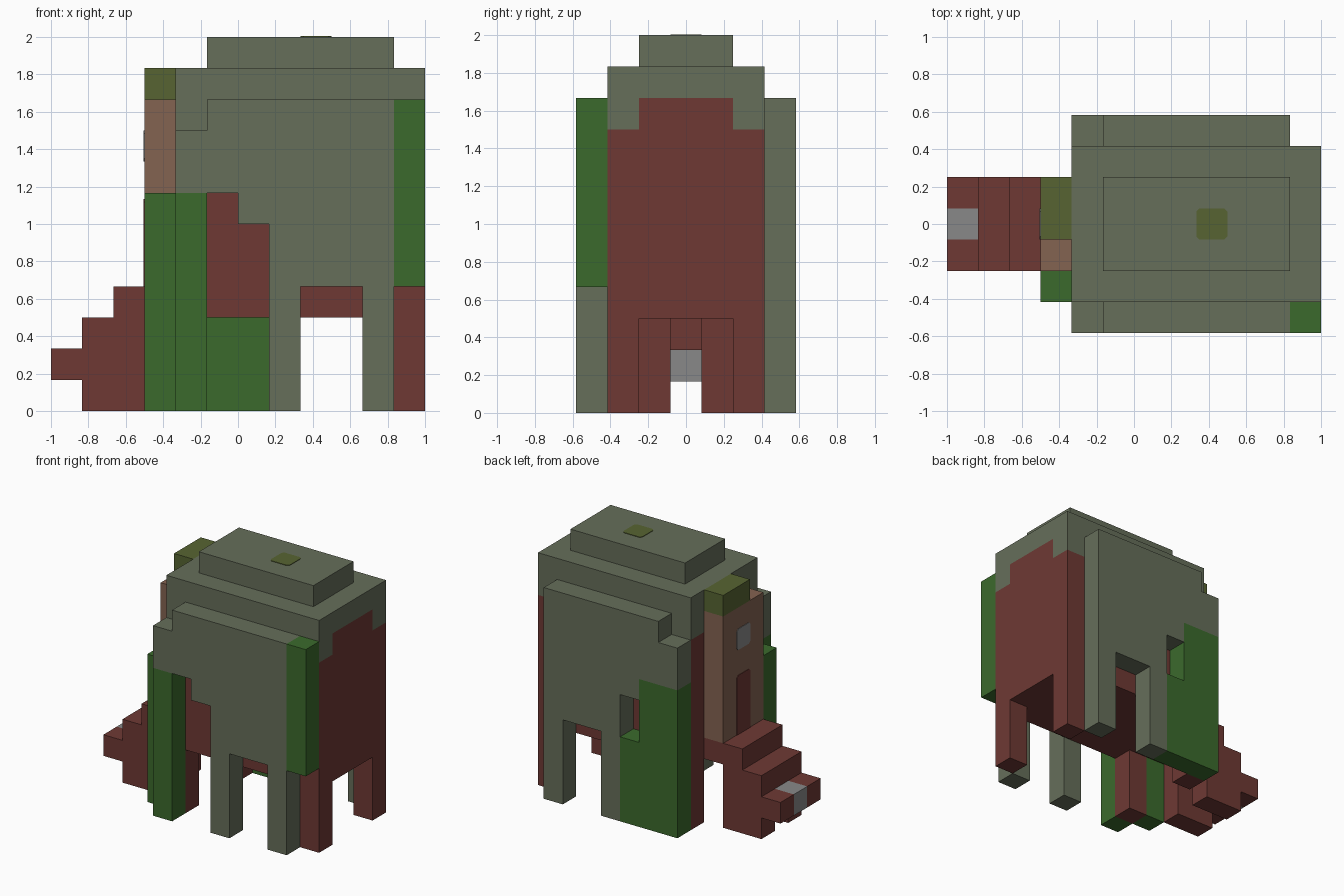
import bpy
import bmesh
from mathutils import Vector

if "Cube" in bpy.data.objects:
    bpy.data.objects.remove(bpy.data.objects["Cube"], do_unlink=True)

U = 1 / 6                      # edge length of one block
ORIGIN = Vector((-1, -3.5 * U, 0))


def material(name, rgb):
    linear = [((c / 255 + 0.055) / 1.055) ** 2.4 for c in rgb] + [1]
    m = bpy.data.materials.new(name)
    m.use_nodes = True
    m.diffuse_color = linear
    bsdf = m.node_tree.nodes["Principled BSDF"]
    bsdf.inputs["Base Color"].default_value = linear
    bsdf.inputs["Roughness"].default_value = 0.9
    return m


MATS = {
    "stone": material("grey green stone", (102, 110, 90)),
    "red": material("brick red", (110, 57, 52)),
    "green": material("leaf green", (59, 106, 44)),
    "olive": material("olive", (87, 100, 50)),
    "tan": material("clay tan", (132, 99, 81)),
    "grey": material("light grey", (137, 137, 137)),
}
SLOTS = list(MATS)
cells = {}                     # block position -> (part, colour)


def fill(part, colour, x, y, z):
    """Fill a range of blocks; each range is (start, end)."""
    for i in range(*x):
        for j in range(*y):
            for k in range(*z):
                cells[i, j, k] = (part, colour)


# Body: red walls, stone upper band, red rise on the +x end, roof cap
fill("body", "red", (4, 12), (1, 6), (3, 9))
fill("body", "stone", (4, 12), (1, 6), (9, 11))
fill("body", "red", (11, 12), (2, 5), (9, 10))
fill("roof_cap", "stone", (5, 11), (2, 5), (11, 12))

# Corner legs under the body
for i in (4, 11):
    for j in (1, 5):
        fill("corner_legs", "red", (i, i + 1), (j, j + 1), (0, 3))

# Side walls with stone legs and the arch between them
for part, j in (("front_wall", 0), ("back_wall", 6)):
    y = (j, j + 1)
    fill(part, "stone", (4, 5), y, (7, 9))
    fill(part, "stone", (5, 6), y, (7, 10))
    fill(part, "stone", (6, 7), y, (6, 10))
    fill(part, "stone", (7, 11), y, (4, 10))
    for i in (7, 10):
        fill(part, "stone", (i, i + 1), y, (0, 4))

# Hanging foliage
fill("front_foliage", "green", (4, 5), (0, 1), (0, 7))
fill("front_foliage", "green", (3, 4), (1, 2), (0, 7))
fill("corner_foliage", "green", (11, 12), (0, 1), (4, 10))
fill("back_foliage", "green", (4, 6), (6, 7), (0, 7))
fill("back_foliage", "green", (6, 7), (6, 7), (0, 4))

# Tower with its olive top
fill("tower", "tan", (3, 4), (2, 5), (4, 10))
fill("tower_top", "olive", (3, 4), (3, 5), (10, 11))

# Stepped stair: treads, side supports and the grey-tipped end
fill("stair", "red", (2, 4), (2, 5), (3, 4))
fill("stair", "red", (1, 2), (2, 5), (2, 3))
for j in (2, 4):
    fill("stair", "red", (2, 3), (j, j + 1), (0, 3))
    fill("stair", "red", (1, 2), (j, j + 1), (0, 2))
fill("stair", "red", (0, 1), (2, 5), (1, 2))
fill("stair", "grey", (0, 1), (3, 4), (1, 2))


def finish(name, bm, keys):
    mesh = bpy.data.meshes.new(name)
    bm.to_mesh(mesh)
    bm.free()
    for key in keys:
        mesh.materials.append(MATS[key])
    ob = bpy.data.objects.new(name, mesh)
    bpy.context.scene.collection.objects.link(ob)


def build_part(name):
    """Outer block faces of one part, merged into large flat faces."""
    bm = bmesh.new()
    mine = {c: v[1] for c, v in cells.items() if v[0] == name}
    keys = [s for s in SLOTS if s in mine.values()]
    for cell, colour in mine.items():
        for axis in range(3):
            for sign in (-1, 1):
                step = Vector((0, 0, 0))
                step[axis] = sign
                if tuple(int(a + b) for a, b in zip(cell, step)) in cells:
                    continue
                a, b = Vector((0, 0, 0)), Vector((0, 0, 0))
                a[(axis + 1) % 3] = 0.5
                b[(axis + 2) % 3] = 0.5 * sign
                mid = Vector(cell) + Vector((0.5, 0.5, 0.5)) + step / 2
                corners = (mid - a - b, mid + a - b, mid + a + b, mid - a + b)
                f = bm.faces.new([bm.verts.new(ORIGIN + p * U) for p in corners])
                f.material_index = keys.index(colour)
    bmesh.ops.remove_doubles(bm, verts=bm.verts[:], dist=0.001)
    bmesh.ops.dissolve_limit(bm, angle_limit=0.01, verts=bm.verts[:],
                             edges=bm.edges[:], delimit={'MATERIAL'})
    finish(name, bm, keys)


for part in dict.fromkeys(v[0] for v in cells.values()):
    build_part(part)


def plate(name, colour, centre, u, v, height, cut_base=True):
    """Thin painted plate with clipped corners, facing u x v."""
    u, v = Vector(u) * U / 2, Vector(v) * U / 2
    c, h = 0.8, height
    t = h - 0.2
    pts = [(1, -t), (1, t), (c, h), (-c, h), (-1, t), (-1, -t)]
    pts += [(-c, -h), (c, -h)] if cut_base else [(-1, -h), (1, -h)]
    bm = bmesh.new()
    face = bm.faces.new([bm.verts.new(Vector(centre) + u * p + v * q) for p, q in pts])
    out = bmesh.ops.extrude_face_region(bm, geom=[face])
    lift = u.cross(v).normalized() * 0.004
    bmesh.ops.translate(bm, vec=lift,
                        verts=[g for g in out["geom"] if isinstance(g, bmesh.types.BMVert)])
    bmesh.ops.recalc_face_normals(bm, faces=bm.faces[:])
    finish(name, bm, [colour])


# Painted details: roof patch, tower window and door
plate("roof_patch", "olive", (2.5 * U, 0, 2), (1, 0, 0), (0, 1, 0), 1)
plate("tower_window", "grey", (-0.5, 0, 8.5 * U), (0, -1, 0), (0, 0, 1), 1)
plate("tower_door", "red", (-0.5, 0, 5.4 * U), (0, -1, 0), (0, 0, 1), 2.8, False)
